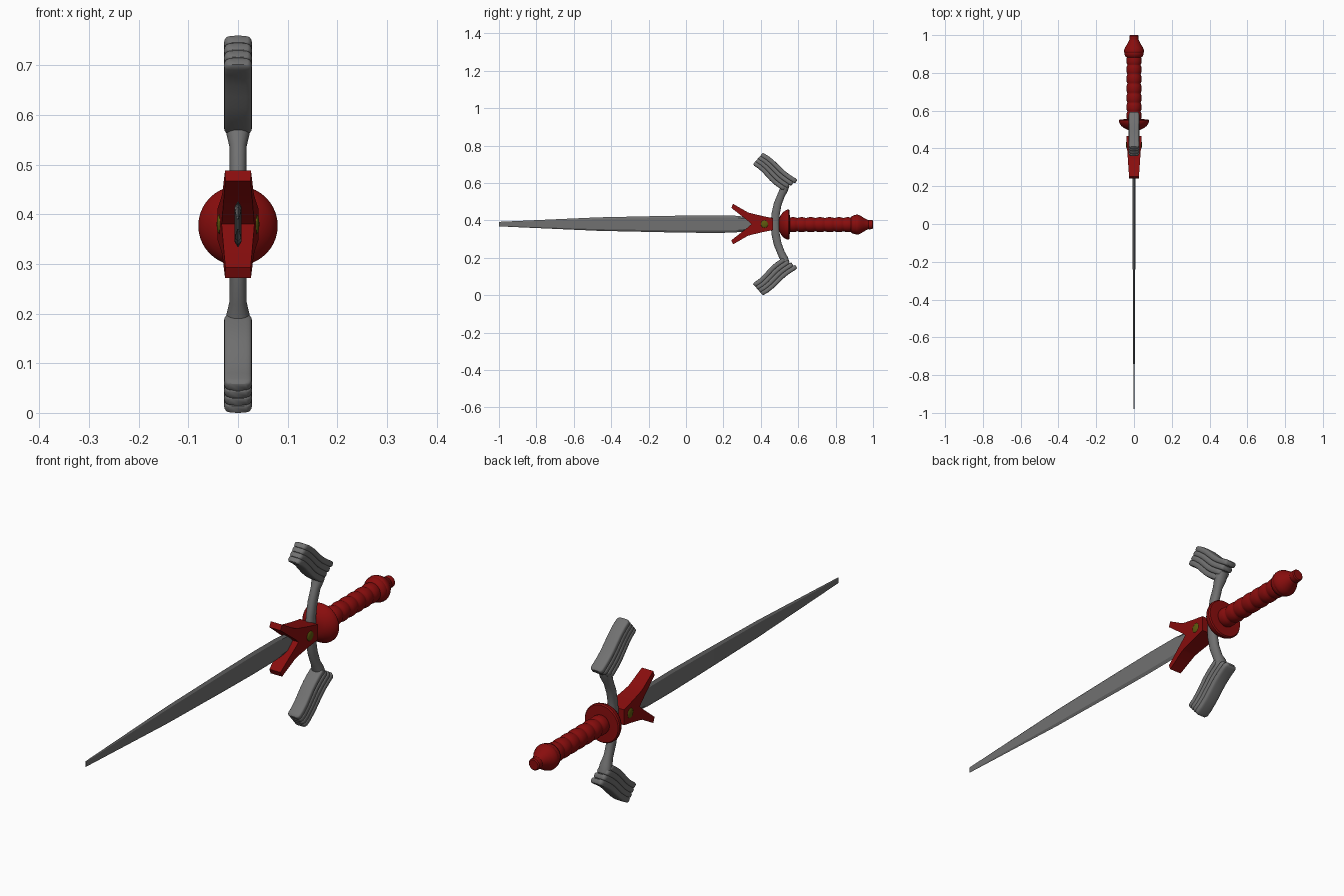
import bpy, bmesh, math
from mathutils import Vector

if "Cube" in bpy.data.objects:
    bpy.data.objects.remove(bpy.data.objects["Cube"])

ZC = 0.38   # mirror height of blade, collar and crossguard
ZG = 0.377  # axis of guard, grip and pommel


def material(name, rgb):
    m = bpy.data.materials.new(name)
    m.diffuse_color = (*rgb, 1)
    m.use_nodes = True
    m.node_tree.nodes["Principled BSDF"].inputs["Base Color"].default_value = m.diffuse_color
    return m


RED = material("red", (0.25, 0.004, 0.004))
OLIVE = material("olive", (0.11, 0.1, 0.004))
STEEL = material("steel", (0.165, 0.165, 0.165))


def finish(name, bm, mat, angle=35):
    bmesh.ops.recalc_face_normals(bm, faces=bm.faces)
    me = bpy.data.meshes.new(name)
    bm.to_mesh(me)
    bm.free()
    ob = bpy.data.objects.new(name, me)
    bpy.context.collection.objects.link(ob)
    me.materials.append(mat)
    bpy.ops.object.select_all(action='DESELECT')
    ob.select_set(True)
    bpy.context.view_layer.objects.active = ob
    bpy.ops.object.shade_smooth_by_angle(angle=math.radians(angle))
    return ob


def skin(bm, rings):
    """Join equal-length rings of points into a closed skin."""
    rings = [[bm.verts.new(p) for p in r] for r in rings]
    n = len(rings[0])
    for a, b in zip(rings, rings[1:]):
        for i in range(n):
            j = (i + 1) % n
            bm.faces.new((a[i], a[j], b[j], b[i]))
    bm.faces.new(rings[0])
    bm.faces.new(rings[-1])


def lathe(name, profile, mat, n=32):
    """Revolve (y, radius) points about the grip axis."""
    bm = bmesh.new()
    skin(bm, [[(r * math.cos(2 * math.pi * i / n), y, ZG + r * math.sin(2 * math.pi * i / n))
               for i in range(n)] for y, r in profile])
    return finish(name, bm, mat)


def sweep(name, path, power, flip, n=20):
    """Sweep a superellipse along (y, z, half_x, half_thickness) points."""
    rings = []
    for k, (y, z, hx, ht) in enumerate(path):
        a, b = path[max(k - 1, 0)], path[min(k + 1, len(path) - 1)]
        t = Vector((0, b[0] - a[0], b[1] - a[1])).normalized()
        nrm = Vector((0, -t.z, t.y))
        ring = []
        for i in range(n):
            c, s = math.cos(2 * math.pi * i / n), math.sin(2 * math.pi * i / n)
            u = math.copysign(abs(c) ** power, c) * hx
            v = math.copysign(abs(s) ** power, s) * ht
            p = Vector((u, y, z)) + nrm * v
            if flip:
                p.z = 2 * ZC - p.z
            ring.append(p)
        rings.append(ring)
    bm = bmesh.new()
    skin(bm, rings)
    return finish(name, bm, STEEL, angle=50)


# Blade: flat hexagonal section, tapering to a narrow blunt tip
bm = bmesh.new()
blade = [(-1, .012, .001), (-.87, .018, .003), (-.47, .036, .006), (-.1, .044, .007),
         (.1, .047, .007), (.25, .046, .007), (.33, .038, .007), (.42, .02, .007)]
skin(bm, [[(x * tx, y, ZC + z * hz) for x, z in
           ((0, 1), (1, .75), (1, -.75), (0, -1), (-1, -.75), (-1, .75))]
          for y, hz, tx in blade])
finish("blade", bm, STEEL, angle=20)

# Forked collar: two mirrored prongs meeting at the notch, thinner toward the tips
prong = [((.465, .032), (.465, 0)), ((.41, .043), (.41, 0)), ((.35, .057), (.35, 0)),
         ((.33, .063), (.335, .014)), ((.252, .108), (.242, .087))]
bm = bmesh.new()
for side in (1, -1):
    skin(bm, [[(s * (.026 + (y - .25) * .07), y, ZC + side * z)
               for s, (y, z) in ((1, o), (1, i), (-1, i), (-1, o))] for o, i in prong])
finish("forked_collar", bm, RED, 25)

# Gems on both sides of the collar
for s, side in ((1, "right"), (-1, "left")):
    bpy.ops.mesh.primitive_uv_sphere_add(segments=24, ring_count=12, location=(s * .037, .42, ZC))
    gem = bpy.context.object
    gem.name = "gem_" + side
    gem.scale = (.006, .02, .02)
    gem.data.materials.append(OLIVE)
    bpy.ops.object.shade_smooth()

# Domed hand guard
lathe("hand_guard", [(.497, .02), (.499, .035), (.506, .05), (.518, .066), (.53, .075),
                     (.541, .08), (.549, .08), (.554, .076), (.555, .04)], RED, 40)

# Grip with rounded rings
grip = [(.54, .036)]
edges = [.55, .595, .642, .692, .743, .793, .842, .888]
for a, b in zip(edges, edges[1:]):
    for i in range(7):
        f = i / 6
        grip.append((a + (b - a) * (f * .98 + .01), .035 + .005 * abs(math.sin(math.pi * f)) ** .6))
lathe("grip", grip, RED)

# Pommel with flared end cap
lathe("pommel", [(.878, .034), (.886, .045), (.9, .051), (.906, .0505), (.91, .053), (.92, .053),
                 (.935, .047), (.95, .037), (.965, .029), (.976, .024), (.98, .025),
                 (.996, .024), (1.0, .02)], RED)

# Crossguard arms and the four stacked plates at each end
arm = [(.476, .36, .017, .023), (.476, .38, .017, .023), (.479, .433, .017, .022),
       (.490, .487, .017, .021), (.509, .535, .017, .02), (.524, .565, .024, .022),
       (.532, .59, .026, .022)]
for flip, side in ((False, "upper"), (True, "lower")):
    sweep("crossguard_arm_" + side, arm, .9, flip)
    for k in range(4):
        f = k / 3
        start = Vector((.365 + .039 * f, .708 + .045 * f))
        end = Vector((.526 + .062 * f, .566 + .039 * f))
        d = end - start
        perp = Vector((-d.y, d.x)).normalized()
        path = []
        for t in (0, .015, .05, .15, .3, .45, .58, .68, .78, .88, .95, .985, 1):
            wave = .004 * math.sin(t * 2.2 * math.pi) if t > .1 else 0
            p = start + d * t + perp * wave
            e = min(t, 1 - t)
            cap = .7 if e < .01 else .88 if e < .03 else 1
            path.append((p.x, p.y, .028 * cap, .0125 * cap))
        sweep(f"plate_{side}_{k + 1}", path, .5, flip)
